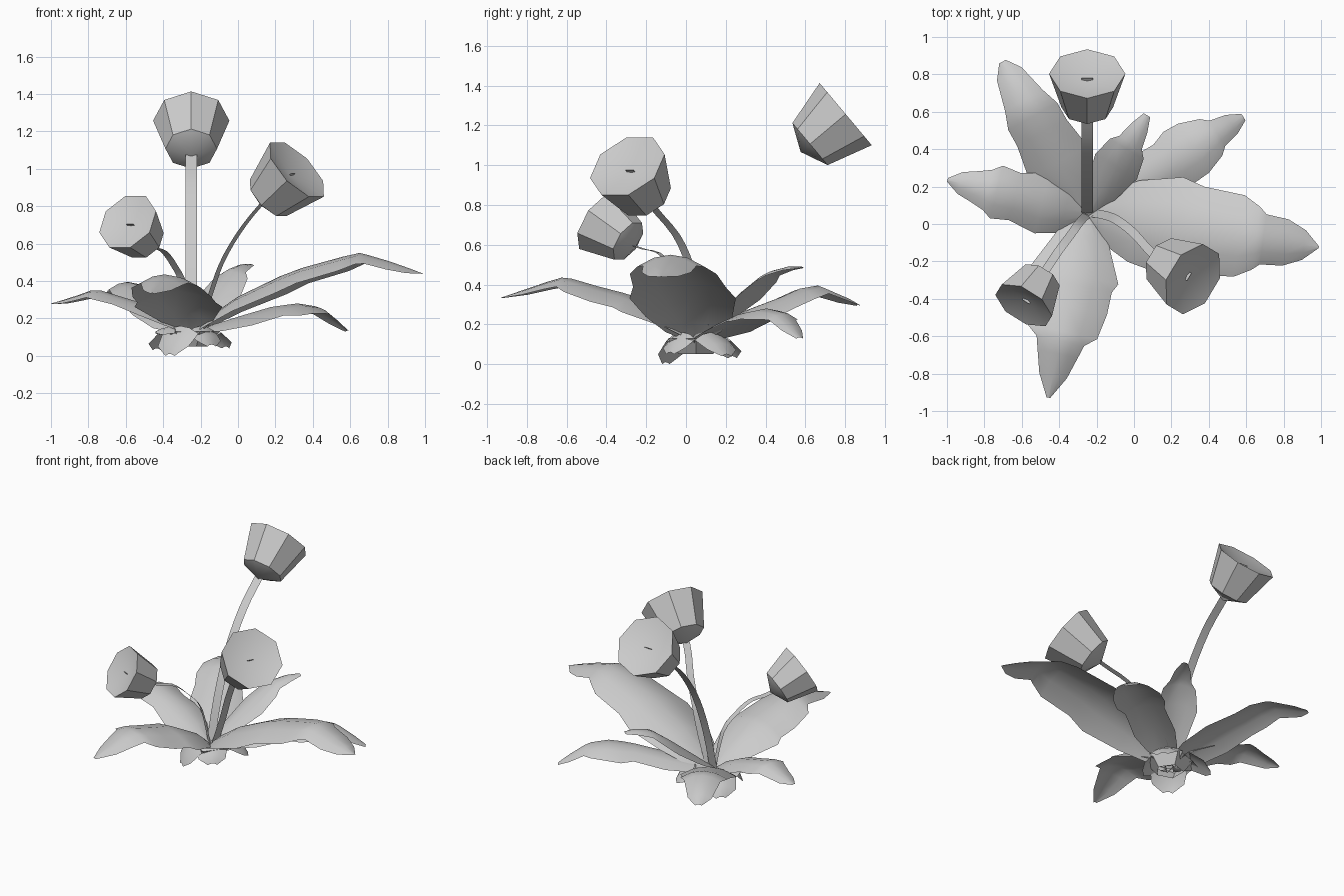
import bpy, math
from mathutils import Vector

if "Cube" in bpy.data.objects:
    bpy.data.objects.remove(bpy.data.objects["Cube"])

BASE = Vector((-0.25, 0.05, 0))


def make(name, verts, faces, angle=30):
    me = bpy.data.meshes.new(name)
    me.from_pydata([tuple(v) for v in verts], [], faces)
    me.update()
    ob = bpy.data.objects.new(name, me)
    bpy.context.collection.objects.link(ob)
    bpy.ops.object.select_all(action='DESELECT')
    ob.select_set(True)
    bpy.context.view_layer.objects.active = ob
    bpy.ops.object.shade_smooth_by_angle(angle=math.radians(angle))
    return ob


def strip(name, rows):
    n = len(rows[0])
    verts = [v for row in rows for v in row]
    faces = [(i*n+j, i*n+j+1, (i+1)*n+j+1, (i+1)*n+j)
             for i in range(len(rows)-1) for j in range(n-1)]
    return make(name, verts, faces)


# Arched leaf: stations are (distance out, height of midrib, half width)
def leaf(name, az, stations, droop=0.35):
    a = math.radians(az)
    out = Vector((math.cos(a), math.sin(a), 0))
    side = Vector((-math.sin(a), math.cos(a), 0))
    rows = []
    for r, z, w in stations:
        rows.append([BASE + out*r + side*w*t + Vector((0, 0, z - droop*w*t*t))
                     for t in (1, 0.5, 0, -0.5, -1)][::-1])
    return strip(name, rows)


leaf("leaf_right", -8, [(0, .12, .03), (.1, .21, .14), (.25, .315, .22), (.48, .425, .27),
     (.6, .47, .235), (.82, .53, .22), (.91, .55, .17), (.95, .54, .135), (1.07, .505, .125),
     (1.17, .47, .08), (1.25, .44, .005)])
leaf("leaf_back_right", 32, [(0, .12, .03), (.15, .17, .1), (.3, .21, .135), (.5, .26, .13),
     (.58, .27, .16), (.67, .28, .155), (.78, .265, .115), (.82, .25, .08),
     (.91, .19, .06), (.985, .135, .02)])
leaf("leaf_back", 59, [(0, .13, .03), (.15, .25, .09), (.3, .37, .13), (.41, .45, .105),
     (.45, .47, .07), (.54, .49, .05), (.62, .49, .02)])
leaf("leaf_back_left", 119, [(0, .12, .03), (.15, .2, .15), (.32, .28, .18), (.5, .34, .15),
     (.6, .38, .15), (.7, .395, .115), (.86, .335, .075), (.935, .3, .02)])
leaf("leaf_left", 166, [(0, .12, .03), (.12, .21, .13), (.25, .275, .165), (.4, .32, .13),
     (.5, .35, .145), (.55, .35, .11), (.62, .325, .085), (.7, .3, .06), (.77, .28, .01)])
leaf("leaf_front", 258, [(0, .12, .03), (.12, .23, .14), (.33, .345, .24), (.38, .36, .215),
     (.5, .39, .215), (.64, .43, .19), (.69, .435, .13), (.76, .415, .11),
     (.88, .375, .075), (1.0, .335, .01)])

# Small leaves hanging beneath the rosette
for i, (az, length, zt, w) in enumerate([(135, .26, .04, .12), (233, .19, .01, .12),
                                         (40, .24, .05, .11), (310, .17, .06, .1),
                                         (185, .19, .13, .11)]):
    leaf(f"lower_leaf_{i+1}", az, [(.02, .08, .04), (length*.5, .16, w),
         (length*.85, (.16+zt)/2, w*.85), (length, zt, .03)])

# Five-sided open crown under the stems
ring = lambda r, z: [BASE + Vector((r*math.cos(k*math.tau/5), r*math.sin(k*math.tau/5), z))
                     for k in range(6)]
strip("crown", [ring(.09, .05), ring(.15, .13)])


# Ribbon stem through points, and eight-sided hollowed cup on its end
def flower(name, az, elev, centre, scale, width, roll, path):
    a, e = math.radians(az), math.radians(elev)
    side = Vector((-math.sin(a), math.cos(a), 0))
    axis = Vector((math.cos(a)*math.cos(e), math.sin(a)*math.cos(e), math.sin(e)))
    up = axis.cross(side)
    c = Vector(centre)
    verts = [c - axis*.296*scale]
    for r, d in ((.138, .234), (.204, 0)):
        for k in range(8):
            t = k*math.tau/8 + math.radians(roll)
            verts.append(c - axis*d*scale + (side*math.cos(t) + up*math.sin(t))*r*scale)
    verts.append(c - axis*.05*scale)
    faces = []
    for k in range(8):
        j = (k+1) % 8
        faces += [(0, 1+j, 1+k), (1+k, 1+j, 9+j, 9+k), (9+k, 9+j, 17)]
    make(name + "_cup", verts, faces, 29)

    pts = [Vector(p) for p in path] + [c - axis*.296*scale, c - axis*.03*scale]
    rows = []
    for i in range(len(pts)-1):
        p = [pts[max(i-1, 0)], pts[i], pts[i+1], pts[min(i+2, len(pts)-1)]]
        for s in range(3):
            t = s/3
            q = 0.5*(2*p[1] + (p[2]-p[0])*t + (2*p[0]-5*p[1]+4*p[2]-p[3])*t*t
                     + (3*p[1]-p[0]-3*p[2]+p[3])*t**3)
            rows.append([q - side*width/2, q + side*width/2])
    rows.append([pts[-1] - side*width/2, pts[-1] + side*width/2])
    strip(name + "_stem", rows)


flower("tall_flower", 90, 40, (-.25, .803, 1.257), 1, .06, 0,
       [(-.25, .05, .1), (-.25, .13, .4), (-.25, .25, .69), (-.25, .41, .92)])
flower("right_flower", -31, 40, (.315, -.295, .995), 1, .048, 22.5,
       [(-.23, .06, .1), (-.15, .045, .32), (-.09, .02, .49), (0, -.05, .65)])
flower("left_flower", 238, 30, (-.59, -.435, .716), .84, .045, 22.5,
       [(-.25, .05, .1), (-.29, .01, .37), (-.34, -.06, .48), (-.40, -.14, .56)])
